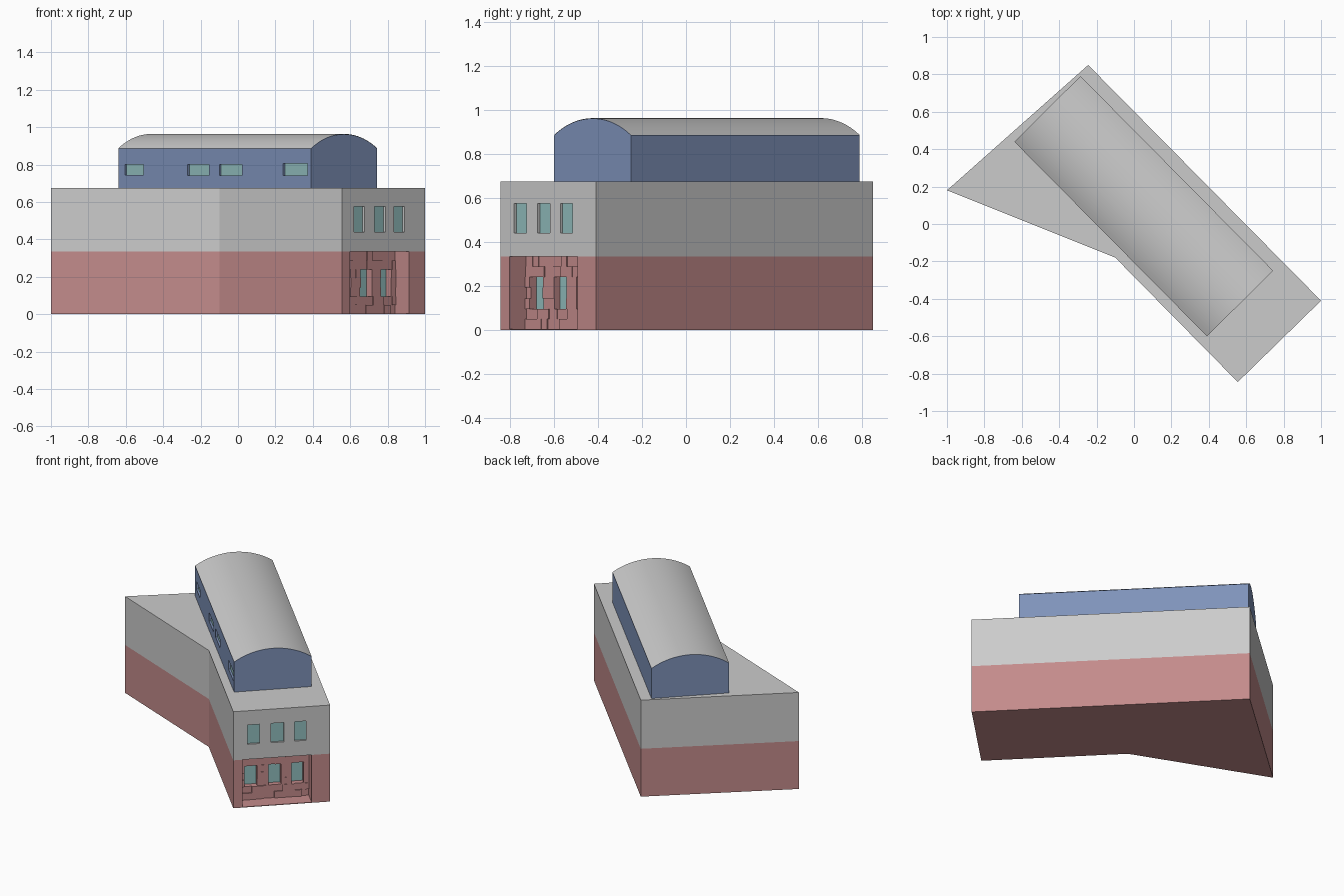
import bpy, bmesh, math, random
from mathutils import Matrix, Vector

if "Cube" in bpy.data.objects:
    bpy.data.objects.remove(bpy.data.objects["Cube"])

random.seed(4)


def material(name, rgb):
    m = bpy.data.materials.new(name)
    m.diffuse_color = (*rgb, 1)
    m.use_nodes = True
    m.node_tree.nodes["Principled BSDF"].inputs["Base Color"].default_value = m.diffuse_color
    return m


BRICK = material("brick", (0.55, 0.26, 0.26))
BLUE = material("blue", (0.21, 0.29, 0.49))
GLASS = material("glass", (0.29, 0.52, 0.52))


def to_object(name, bm, mat=None, matrix=None):
    bmesh.ops.recalc_face_normals(bm, faces=bm.faces)
    me = bpy.data.meshes.new(name)
    bm.to_mesh(me)
    bm.free()
    if mat:
        me.materials.append(mat)
    ob = bpy.data.objects.new(name, me)
    bpy.context.collection.objects.link(ob)
    if matrix:
        ob.matrix_world = matrix
    return ob


def extrude(name, points, offset, mat=None, matrix=None):
    """Closed solid from a flat outline swept along an offset."""
    bm = bmesh.new()
    face = bm.faces.new([bm.verts.new(p) for p in points])
    new = bmesh.ops.extrude_face_region(bm, geom=[face])["geom"]
    bmesh.ops.translate(bm, vec=offset, verts=[v for v in new if isinstance(v, bmesh.types.BMVert)])
    return to_object(name, bm, mat, matrix)


def boxes(name, spans, mat, matrix):
    """Boxes given as (x0, x1, y0, y1, z0, z1) in a wall frame."""
    bm = bmesh.new()
    for x0, x1, y0, y1, z0, z1 in spans:
        m = Matrix.Translation(((x0 + x1) / 2, (y0 + y1) / 2, (z0 + z1) / 2)) @ Matrix.Diagonal((x1 - x0, y1 - y0, z1 - z0, 1))
        bmesh.ops.create_cube(bm, size=1, matrix=m)
    return to_object(name, bm, mat, matrix)


def wall_frame(a, b):
    """x runs along the wall, y points into the building."""
    d = (Vector(b) - Vector(a)).normalized()
    return Matrix(((d.x, -d.y, 0, a[0]), (d.y, d.x, 0, a[1]), (0, 0, 1, 0), (0, 0, 0, 1)))


def cut(ob, spans, matrix):
    cutter = boxes("cutter", spans, None, matrix)
    cutter.hide_render = True
    mod = ob.modifiers.new("cut", "BOOLEAN")
    mod.operation, mod.solver, mod.object = "DIFFERENCE", "EXACT", cutter
    bpy.context.view_layer.objects.active = ob
    bpy.ops.object.modifier_apply(modifier=mod.name)
    bpy.data.objects.remove(cutter)


# two-storey body on a five-sided plan
plan = [(-1, 0.18), (-0.10, -0.18), (0.555, -0.845), (1, -0.41), (-0.245, 0.85)]
lower = extrude("brick_storey", [(x, y, 0) for x, y in plan], (0, 0, 0.335), BRICK)
upper = extrude("grey_storey", [(x, y, 0.335) for x, y in plan], (0, 0, 0.34))
facade = wall_frame(plan[2], plan[3])

# upper facade windows
columns = [(0.09, 0.17), (0.243, 0.325), (0.392, 0.469)]
cut(upper, [(a, b, -0.05, 0.018, 0.44, 0.575) for a, b in columns], facade)
boxes("upper_windows", [(a, b, 0.014, 0.02, 0.44, 0.575) for a, b in columns], GLASS, facade)

# entrance recess with windows in its back wall
cut(lower, [(0.06, 0.503, -0.05, 0.115, 0.004, 0.4)], facade)
cut(lower, [(a, b, 0.08, 0.15, 0.095, 0.24) for a, b in columns], facade)
boxes("recess_windows", [(a, b, 0.143, 0.152, 0.095, 0.24) for a, b in columns], GLASS, facade)

# rough stone facing around the recess windows
stones = []
levels = [0.004, 0.05, 0.095, 0.143, 0.192, 0.24, 0.288, 0.335]
edges = [0.06] + [v for c in columns for v in c] + [0.503]
piers = list(zip(edges[::2], edges[1::2]))
for z0, z1 in zip(levels, levels[1:]):
    beside_window = 0.09 < z0 < 0.235
    for start, end in (piers if beside_window else [(0.06, 0.503)]):
        x = start
        while x < end - 0.001:
            x1 = x + random.uniform(0.035, 0.085)
            if end - x1 < 0.025:
                x1 = end
            stones.append((x, x1, random.uniform(0.098, 0.11), 0.117, z0, z1))
            x = x1
boxes("stone_facing", stones, BRICK, facade)

# blue rooftop hall with an arched cross-section
hall_a, hall_b = (-0.64, 0.44), (0.39, -0.60)
hall_frame = wall_frame(hall_a, hall_b)
LENGTH, WIDTH, EAVE, RISE = 1.464, 0.498, 0.885, 0.077
radius = (WIDTH ** 2 / 4 + RISE ** 2) / (2 * RISE)
half = math.asin(WIDTH / 2 / radius)
arc = []
for i in range(25):
    t = -half + 2 * half * i / 24
    arc.append((0, WIDTH / 2 + radius * math.sin(t), EAVE + RISE - radius + radius * math.cos(t)))
hall = extrude("rooftop_hall", [(0, 0, 0.675)] + arc + [(0, WIDTH, 0.675)], (LENGTH, 0, 0), BLUE, hall_frame)

# slit windows along the hall
slits = [(0.05, 0.192, 0.745, 0.80), (0.526, 0.69, 0.74, 0.80),
         (0.768, 0.939, 0.74, 0.80), (1.252, 1.437, 0.74, 0.805)]
cut(hall, [(a, b, -0.05, 0.018, c, d) for a, b, c, d in slits], hall_frame)
boxes("hall_windows", [(a, b, 0.013, 0.02, c, d) for a, b, c, d in slits], GLASS, hall_frame)

# grey vault skin over the hall
skin = bmesh.new()
rows = [[skin.verts.new((x, p[1], p[2] + 0.0015)) for p in arc] for x in (0, LENGTH)]
for i in range(24):
    skin.faces.new((rows[0][i], rows[1][i], rows[1][i + 1], rows[0][i + 1]))
vault = to_object("vault_roof", skin, None, hall_frame)
if vault.data.polygons[12].normal.z < 0:
    vault.data.flip_normals()
for p in vault.data.polygons:
    p.use_smooth = True
